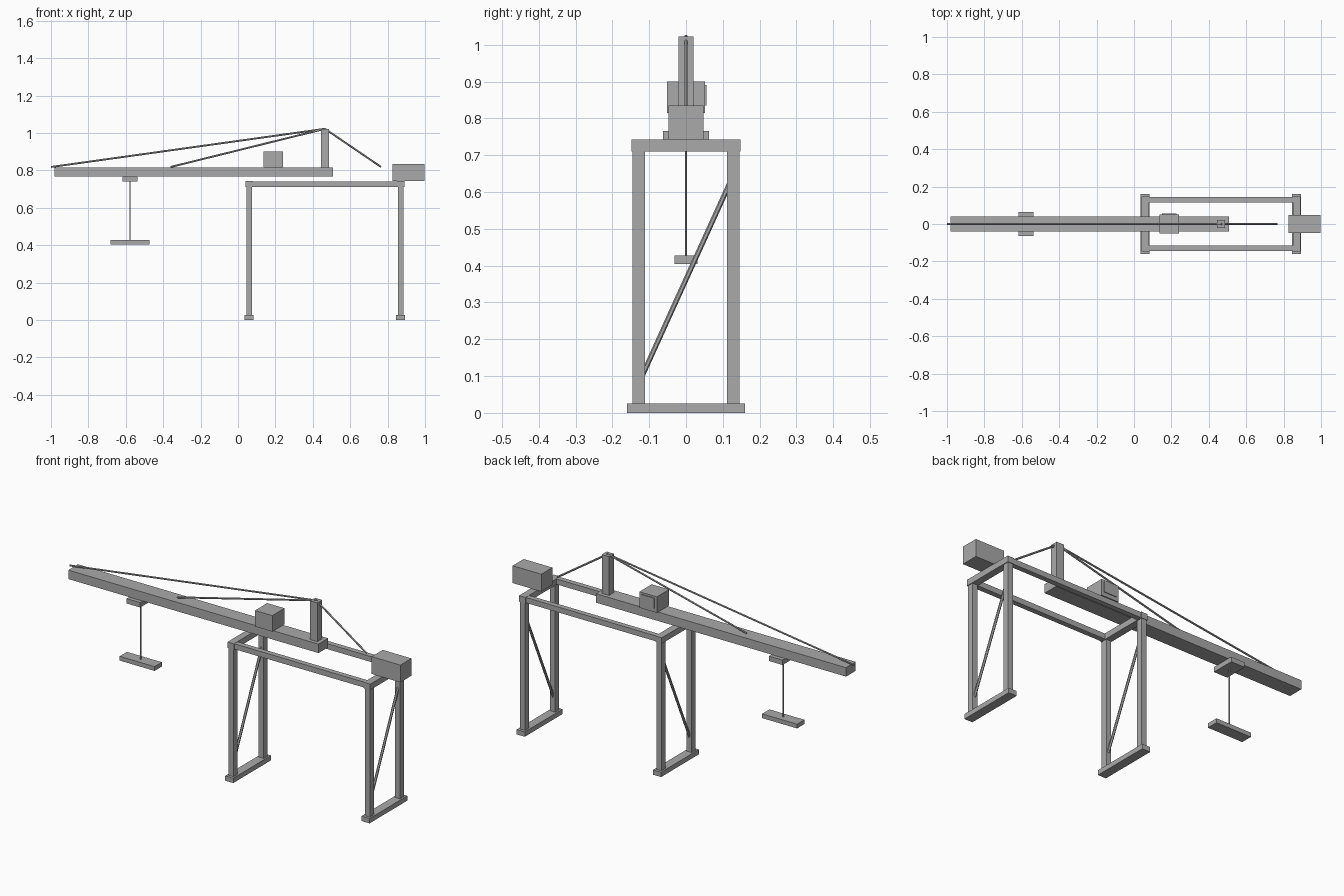
import bpy
from mathutils import Vector

cube = bpy.data.objects.get("Cube")
if cube:
    bpy.data.objects.remove(cube, do_unlink=True)

steel = bpy.data.materials.new("steel_grey")
steel.use_nodes = True
grey = (0.4, 0.4, 0.4, 1)
steel.diffuse_color = grey
steel.node_tree.nodes["Principled BSDF"].inputs["Base Color"].default_value = grey


def box(name, x, y, z):
    """Block spanning the (low, high) range on each axis."""
    spans = (x, y, z)
    bpy.ops.mesh.primitive_cube_add(size=1, location=[(a + b) / 2 for a, b in spans])
    ob = bpy.context.object
    ob.name = name
    size = [b - a for a, b in spans]
    for v in ob.data.vertices:
        v.co = [c * s for c, s in zip(v.co, size)]
    ob.data.materials.append(steel)
    return ob


def rod(name, start, end, radius, sides=6):
    """Straight bar between two points."""
    a, b = Vector(start), Vector(end)
    bpy.ops.mesh.primitive_cylinder_add(vertices=sides, radius=radius,
                                        depth=(b - a).length, location=(a + b) / 2)
    ob = bpy.context.object
    ob.name = name
    ob.rotation_euler = (b - a).to_track_quat('Z', 'Y').to_euler()
    ob.data.materials.append(steel)
    return ob


# Two portal frames: sill, legs, head beam and diagonal brace
for end, x in (("inner", 0.06), ("outer", 0.87)):
    box(end + "_sill", (x - 0.024, x + 0.024), (-0.16, 0.16), (0, 0.026))
    box(end + "_head_beam", (x - 0.019, x + 0.019), (-0.148, 0.148), (0.71, 0.742))
    for side, y in (("left", 0.128), ("right", -0.128)):
        box(f"{end}_{side}_leg", (x - 0.015, x + 0.015),
            (y - 0.017, y + 0.017), (0.026, 0.71))
    rod(end + "_brace", (x, -0.117, 0.105), (x, 0.117, 0.62), 0.007)

# Long beams joining the frames
for side, y in (("left", 0.13), ("right", -0.13)):
    box(side + "_long_beam", (0.06, 0.87), (y - 0.014, y + 0.014), (0.712, 0.741))

# Boom, mast, machinery house and counterweight
box("boom", (-0.98, 0.507), (-0.041, 0.041), (0.766, 0.814))
box("mast", (0.443, 0.486), (-0.021, 0.021), (0.814, 1.022))
box("machinery_house", (0.137, 0.24), (-0.052, 0.052), (0.814, 0.9))
box("house_panel", (0.15, 0.227), (0.052, 0.056), (0.835, 0.89))
box("counterweight", (0.827, 0.998), (-0.047, 0.047), (0.742, 0.835))

# Stay cables from the mast head
for name, x in (("boom_tip_stay", -0.999), ("boom_middle_stay", -0.36), ("back_stay", 0.765)):
    rod(name, (0.465, 0, 1.022), (x, 0, 0.818), 0.005)

# Trolley, hoist rope and spreader
box("trolley", (-0.618, -0.537), (-0.063, 0.063), (0.74, 0.766))
rod("hoist_rope", (-0.578, 0, 0.42), (-0.578, 0, 0.742), 0.003)
box("spreader", (-0.682, -0.474), (-0.031, 0.031), (0.404, 0.427))
